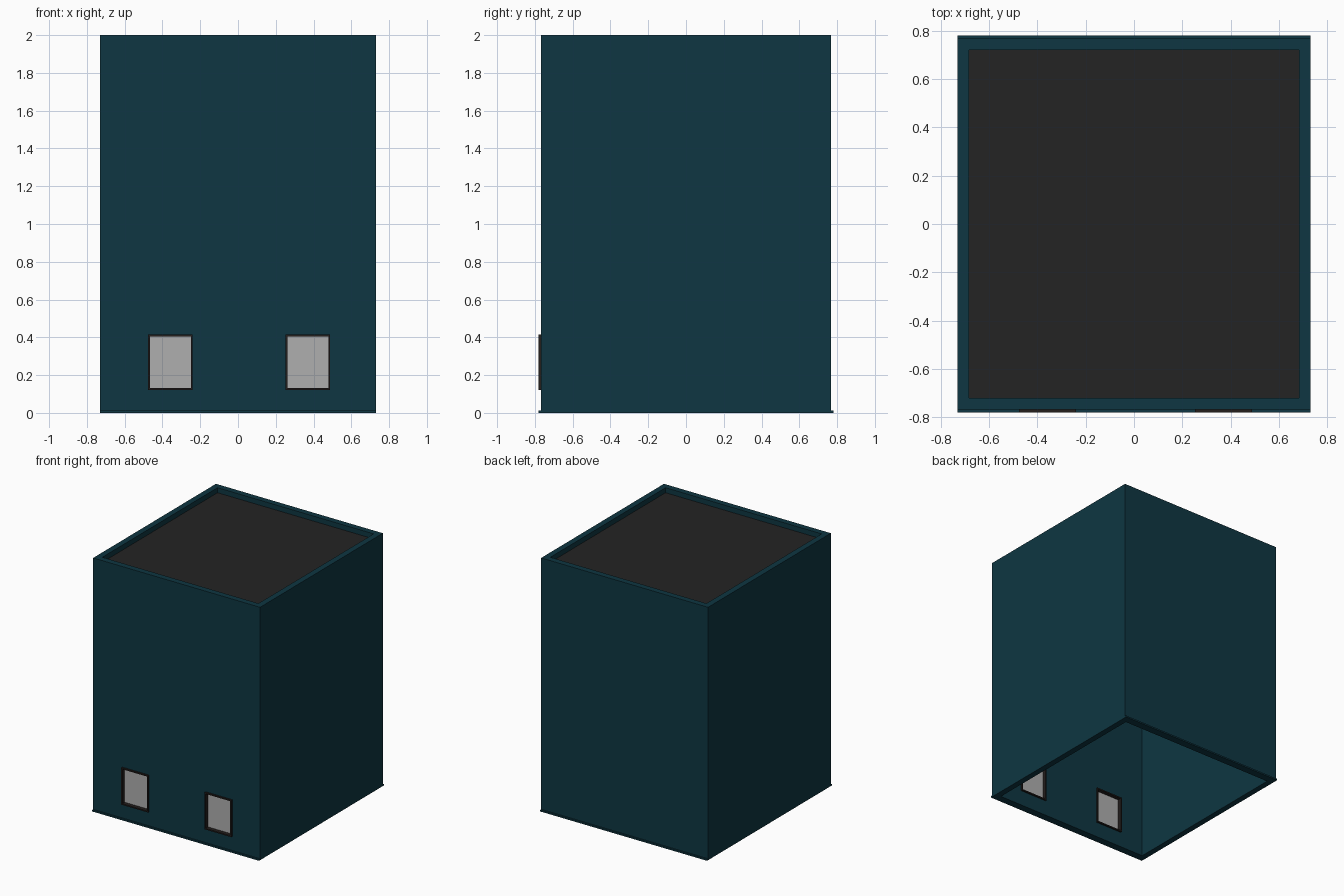
import bpy, bmesh

if "Cube" in bpy.data.objects:
    bpy.data.objects.remove(bpy.data.objects["Cube"])


def material(name, color):
    m = bpy.data.materials.new(name)
    m.diffuse_color = (*color, 1)
    m.use_nodes = True
    m.node_tree.nodes["Principled BSDF"].inputs["Base Color"].default_value = m.diffuse_color
    return m


TEAL = material("teal_paint", (0.0044, 0.037, 0.054))
DARK = material("dark_roofing", (0.017, 0.017, 0.017))
TRIM = material("dark_trim", (0.017, 0.013, 0.012))
GLASS = material("pale_glass", (0.43, 0.43, 0.43))


def box(name, lo, hi, mat=None):
    """Axis-aligned box between two corners."""
    bm = bmesh.new()
    bmesh.ops.create_cube(bm, size=1)
    for v in bm.verts:
        v.co = [lo[i] if v.co[i] < 0 else hi[i] for i in range(3)]
    me = bpy.data.meshes.new(name)
    bm.to_mesh(me)
    bm.free()
    ob = bpy.data.objects.new(name, me)
    bpy.context.collection.objects.link(ob)
    if mat:
        me.materials.append(mat)
    return ob


def cut(target, name, lo, hi):
    """Apply a box-shaped cut and remove the cutter."""
    cutter = box(name, lo, hi, target.data.materials[0])
    mod = target.modifiers.new(name, 'BOOLEAN')
    mod.operation = 'DIFFERENCE'
    mod.solver = 'EXACT'
    mod.object = cutter
    bpy.context.view_layer.objects.active = target
    bpy.ops.object.modifier_apply(modifier=mod.name)
    bpy.data.objects.remove(cutter)


W, D, H = 0.73, 0.767, 2.0      # half width, half depth, height
IW, ID = 0.683, 0.72            # half size of the hollow inside

# Hollow walls, open below, with a parapet above the roof
walls = box("walls", (-W, -D, 0), (W, D, H), TEAL)
cut(walls, "hollow", (-IW, -ID, -0.1), (IW, ID, H + 0.1))

# Sunken roof slab
box("roof", (-IW, -ID, 1.93), (IW, ID, 1.96), DARK)

# Thin skirting along the front and back feet
for name, s in (("front_skirting", -1), ("back_skirting", 1)):
    y0, y1 = sorted((s * D, s * 0.78))
    box(name, (-W, y0, 0), (W, y1, 0.012), TEAL)

# Windows: opening, frame running through the wall, recessed pane
Z0, Z1, B = 0.122, 0.414, 0.01
for side, x in (("left", -0.358), ("right", 0.37)):
    x0, x1 = x - 0.118, x + 0.118
    cut(walls, "opening", (x0, -0.9, Z0), (x1, -0.6, Z1))
    frame = box(side + "_window_frame", (x0, -0.78, Z0), (x1, -0.708, Z1), TRIM)
    cut(frame, "light", (x0 + B, -0.9, Z0 + B), (x1 - B, -0.6, Z1 - B))
    box(side + "_window_pane", (x0 + B, -0.75, Z0 + B), (x1 - B, -0.738, Z1 - B), GLASS)
